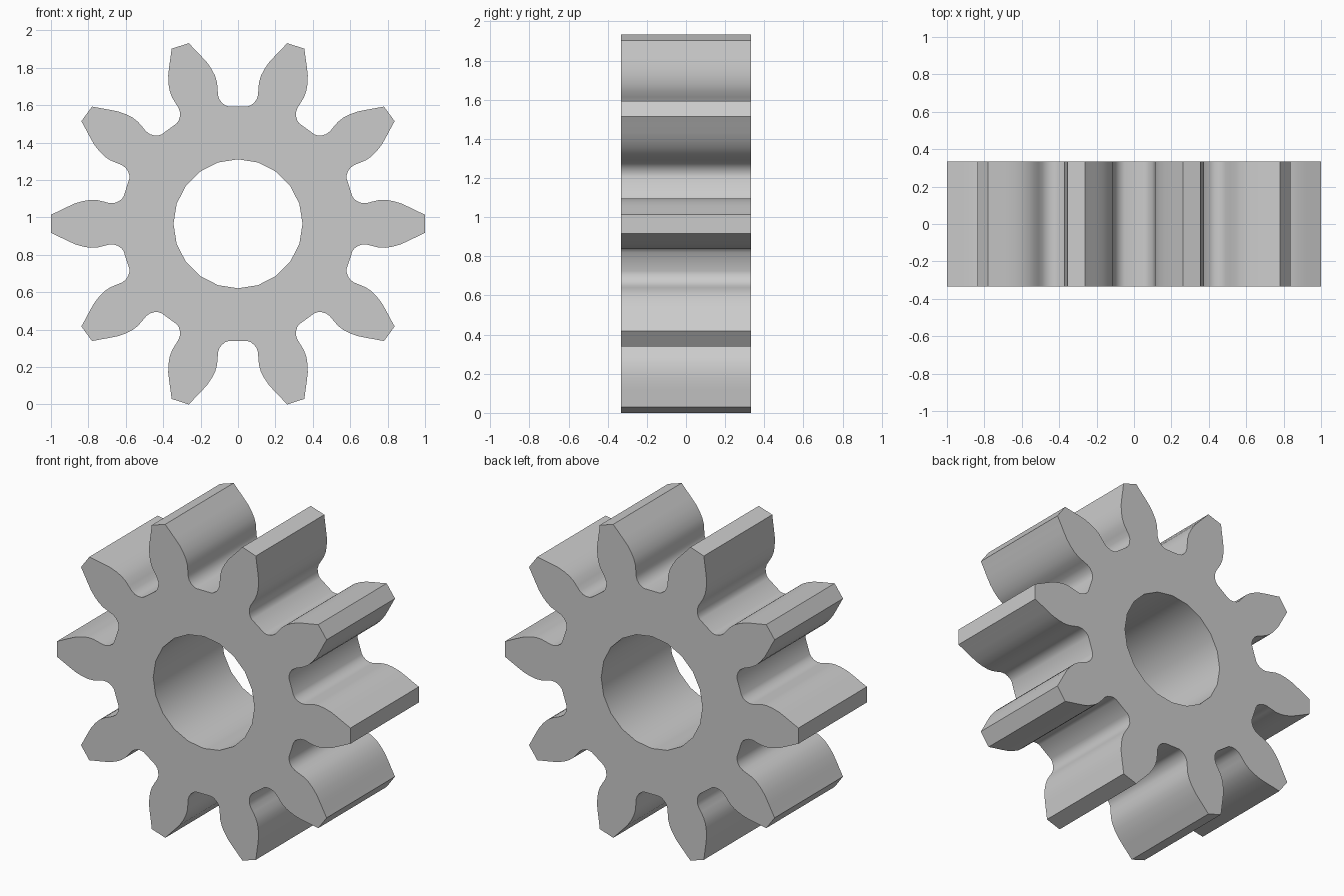
import bpy
import bmesh
from math import cos, sin, pi, radians
from mathutils import Vector, Matrix

cube = bpy.data.objects.get("Cube")
if cube:
    bpy.data.objects.remove(cube, do_unlink=True)

TEETH = 10
HALF_WIDTH = 0.333
CENTRE_Z = 0.966
BORE_RADIUS = 0.345
BORE_SIDES = 20

# Half of one tooth gap, from the root centre out to the tooth tip: (sideways, radius)
HALF_GAP = [(0.05, 0.627), (0.068, 0.633), (0.085, 0.646), (0.099, 0.664),
            (0.107, 0.688), (0.109, 0.72), (0.112, 0.755), (0.122, 0.79),
            (0.14, 0.825), (0.165, 0.862), (0.2, 0.9), (0.232, 0.933), (0.263, 0.966)]
GAP = [(-u, r) for u, r in reversed(HALF_GAP)] + HALF_GAP


def make_material(name, value):
    mat = bpy.data.materials.new(name)
    mat.use_nodes = True
    colour = (value, value, value, 1)
    mat.diffuse_color = colour
    mat.node_tree.nodes["Principled BSDF"].inputs["Base Color"].default_value = colour
    return mat


def add_loop(bm, points):
    verts = [bm.verts.new((x, -HALF_WIDTH, z)) for x, z in points]
    return [bm.edges.new((a, b)) for a, b in zip(verts, verts[1:] + verts[:1])]


# Toothed outline: the gap profile repeated around the axis
outline = []
for i in range(TEETH):
    turn = Matrix.Rotation(2 * pi * i / TEETH, 2)
    outline += [turn @ Vector((-u, r)) for u, r in GAP]

# Round bore
bore = [(BORE_RADIUS * cos(2 * pi * i / BORE_SIDES),
         BORE_RADIUS * sin(2 * pi * i / BORE_SIDES)) for i in range(BORE_SIDES)]

# Fill between outline and bore, then extrude along the axis
bm = bmesh.new()
edges = add_loop(bm, outline) + add_loop(bm, bore)
bmesh.ops.triangle_fill(bm, edges=edges, use_beauty=True, use_dissolve=False)
result = bmesh.ops.extrude_face_region(bm, geom=bm.faces[:], use_keep_orig=True)
moved = [g for g in result["geom"] if isinstance(g, bmesh.types.BMVert)]
bmesh.ops.translate(bm, verts=moved, vec=(0, 2 * HALF_WIDTH, 0))
bmesh.ops.recalc_face_normals(bm, faces=bm.faces[:])

mesh = bpy.data.meshes.new("pinion_gear")
bm.to_mesh(mesh)
bm.free()
mesh.materials.append(make_material("plain_grey", 0.6))
gear = bpy.data.objects.new("pinion_gear", mesh)
gear.location.z = CENTRE_Z
bpy.context.collection.objects.link(gear)

# Smooth flanks and bore, crisp tips and rims
bpy.context.view_layer.objects.active = gear
gear.select_set(True)
bpy.ops.object.shade_smooth_by_angle(angle=radians(30))
